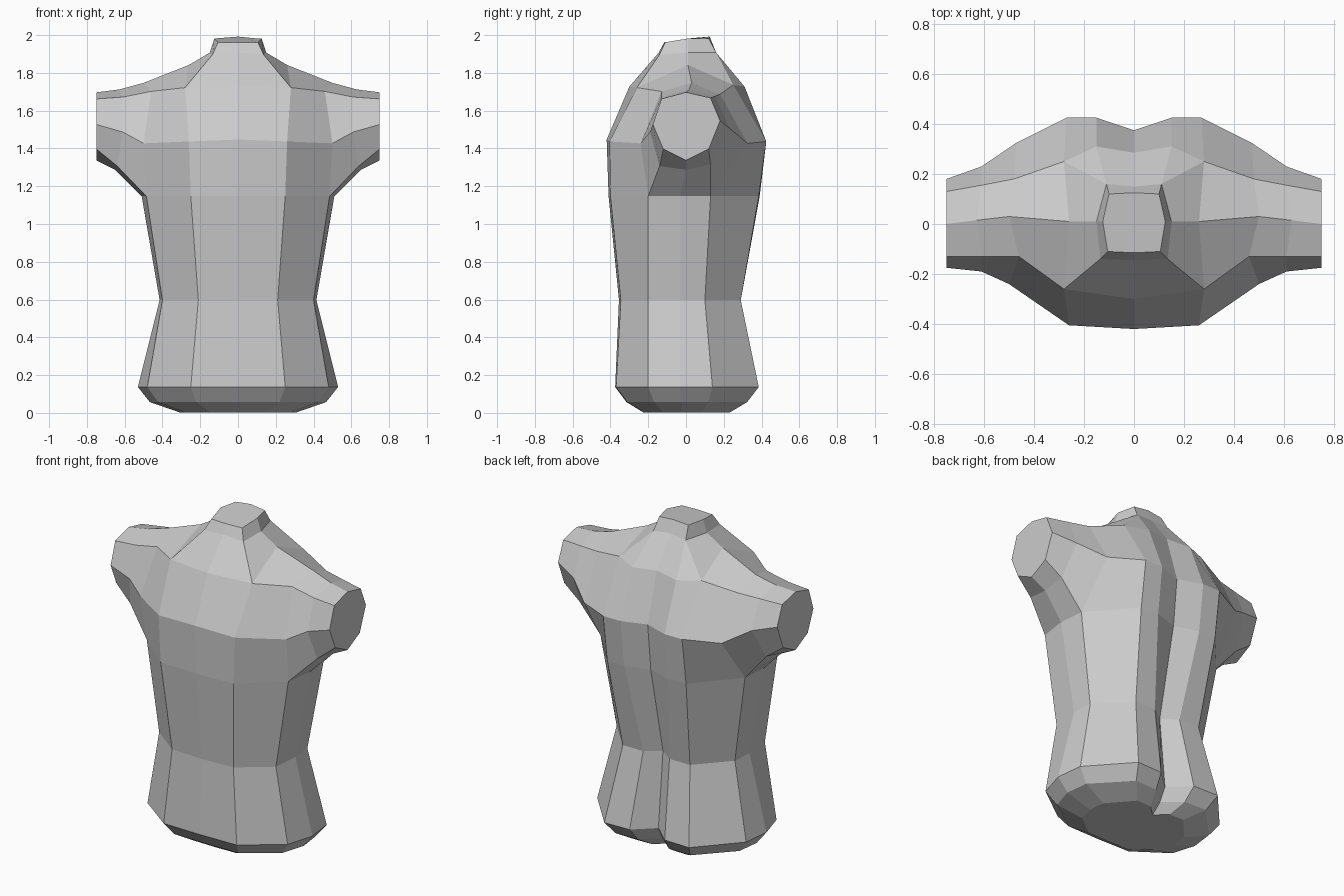
import bpy, bmesh

if "Cube" in bpy.data.objects:
    bpy.data.objects.remove(bpy.data.objects["Cube"])

bm = bmesh.new()


def row(points):
    return [bm.verts.new(p) for p in points]


def bridge(a, b, closed=False):
    n = len(a)
    for i in range(n if closed else n - 1):
        j = (i + 1) % n
        bm.faces.new((a[i], a[j], b[j], b[i]))


# Half outlines (x, y) of hips, waist and ribs, front centre round to spine groove
hip = [(0, -.375), (.25, -.37), (.48, -.20), (.53, -.03), (.51, .14), (.29, .385), (.12, .38), (0, .27)]
waist = [(0, -.355), (.21, -.345), (.40, -.20), (.415, -.03), (.405, .10), (.23, .29), (.09, .29), (0, .225)]
ribs = [(0, -.41), (.25, -.40), (.485, -.20), (.51, -.03), (.495, .13), (.27, .385), (.15, .39), (0, .345)]


def outline(pts, z, sx=1, sy=1):
    return row([(x * sx, y * sy, z) for x, y in pts])


# Lower torso with rounded underside
base = outline(hip, 0.005, .58, .6)
under = outline(hip, 0.06, .88, .84)
rings = [base, under, outline(hip, .14), outline(waist, .6), outline(ribs, 1.15)]
for a, b in zip(rings, rings[1:]):
    bridge(a, b)
bm.faces.new(base)
top = rings[-1]
rib_front, rib_side, rib_back = top[:3], top[3], top[4:]

# Chest and upper back rows
chest = row([(0, -.42, 1.45), (.26, -.405, 1.44), (.5, -.24, 1.43)])
collar = row([(0, -.30, 1.73), (.28, -.26, 1.725), (.46, -.13, 1.705)])
blade = row([(.47, .325, 1.43), (.27, .425, 1.44), (.15, .425, 1.44), (0, .375, 1.44)])
upper_back = row([(.48, .18, 1.69), (.28, .25, 1.74), (.15, .31, 1.73), (0, .285, 1.74)])
shoulder_in, shoulder_out = row([(.26, .01, 1.845), (.5, .03, 1.75)])
bridge(rib_front, chest)
bridge(chest, collar)
bridge(rib_back, blade)
bridge(blade, upper_back)
bm.faces.new((collar[1], collar[2], shoulder_out, shoulder_in))
bm.faces.new((shoulder_in, shoulder_out, upper_back[0], upper_back[1]))

# Neck
neck = row([(0, -.145, 1.91), (.135, -.14, 1.90), (.15, .01, 1.91), (.11, .16, 1.91), (0, .15, 1.92)])
neck_top = row([(0, -.115, 1.965), (.105, -.11, 1.965), (.125, .01, 1.985), (.1, .12, 1.985), (0, .125, 1.995)])
bridge(neck, neck_top)
bm.faces.new(neck_top)
bm.faces.new((collar[0], collar[1], neck[1], neck[0]))
bm.faces.new((collar[1], shoulder_in, neck[2], neck[1]))
bm.faces.new((shoulder_in, upper_back[1], neck[3], neck[2]))
bm.faces.new((upper_back[1], upper_back[2], neck[3]))
bm.faces.new((upper_back[2], upper_back[3], neck[4], neck[3]))

# Arm stub, eight-sided
root = [rib_front[2], chest[2], collar[2], shoulder_out,
        upper_back[0], blade[0], rib_back[0], rib_side]
mid = row([(.64, -.14, 1.31), (.61, -.19, 1.49), (.61, -.13, 1.675), (.63, .015, 1.715),
           (.61, .155, 1.68), (.61, .23, 1.51), (.64, .13, 1.32), (.65, 0, 1.29)])
end = row([(.75, y, z) for y, z in [(-.12, 1.40), (-.175, 1.53), (-.13, 1.665), (0, 1.70),
                                    (.13, 1.67), (.18, 1.55), (.12, 1.40), (0, 1.34)]])
bridge(root, mid, True)
bridge(mid, end, True)
bm.faces.new(end)

# Mirror the half into the full torso
bmesh.ops.mirror(bm, geom=bm.verts[:] + bm.edges[:] + bm.faces[:], axis='X', merge_dist=0.0005)
bmesh.ops.remove_doubles(bm, verts=bm.verts[:], dist=0.0005)
bmesh.ops.translate(bm, verts=bm.verts[:], vec=(0, 0, -.003))
bmesh.ops.recalc_face_normals(bm, faces=bm.faces[:])
mesh = bpy.data.meshes.new("torso")
bm.to_mesh(mesh)
bm.free()
bpy.context.collection.objects.link(bpy.data.objects.new("torso", mesh))
